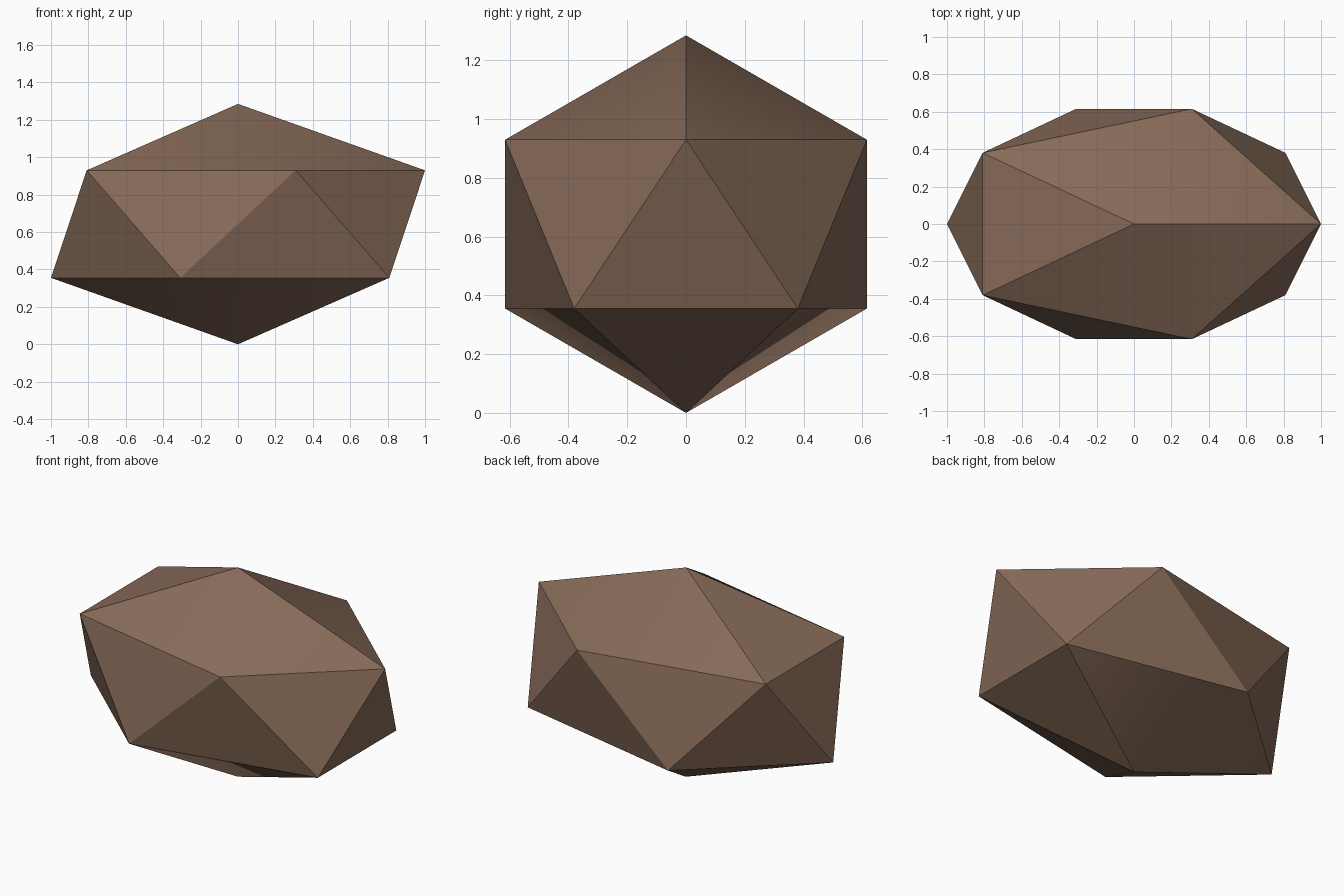
import bpy
import math
from mathutils import Matrix

cube = bpy.data.objects.get("Cube")
if cube:
    bpy.data.objects.remove(cube, do_unlink=True)

# Brown stone material
brown = bpy.data.materials.new("Brown stone")
brown.use_nodes = True
color = (0.24, 0.145, 0.098, 1.0)
brown.diffuse_color = color
bsdf = next(n for n in brown.node_tree.nodes if n.type == 'BSDF_PRINCIPLED')
bsdf.inputs["Base Color"].default_value = color

# Rock: a stretched twenty-sided solid resting on its lower point
bpy.ops.mesh.primitive_ico_sphere_add(subdivisions=1, radius=1, location=(0, 0, 0))
rock = bpy.context.object
rock.name = "rock"
half_height = 0.6425
rock.data.transform(Matrix.Translation((0, 0, half_height))
                    @ Matrix.Diagonal((1.118, 0.724, half_height, 1)))
rock.data.materials.append(brown)

# Soften only the shallow edges, keep the others crisp
bpy.ops.object.shade_smooth_by_angle(angle=math.radians(30))
